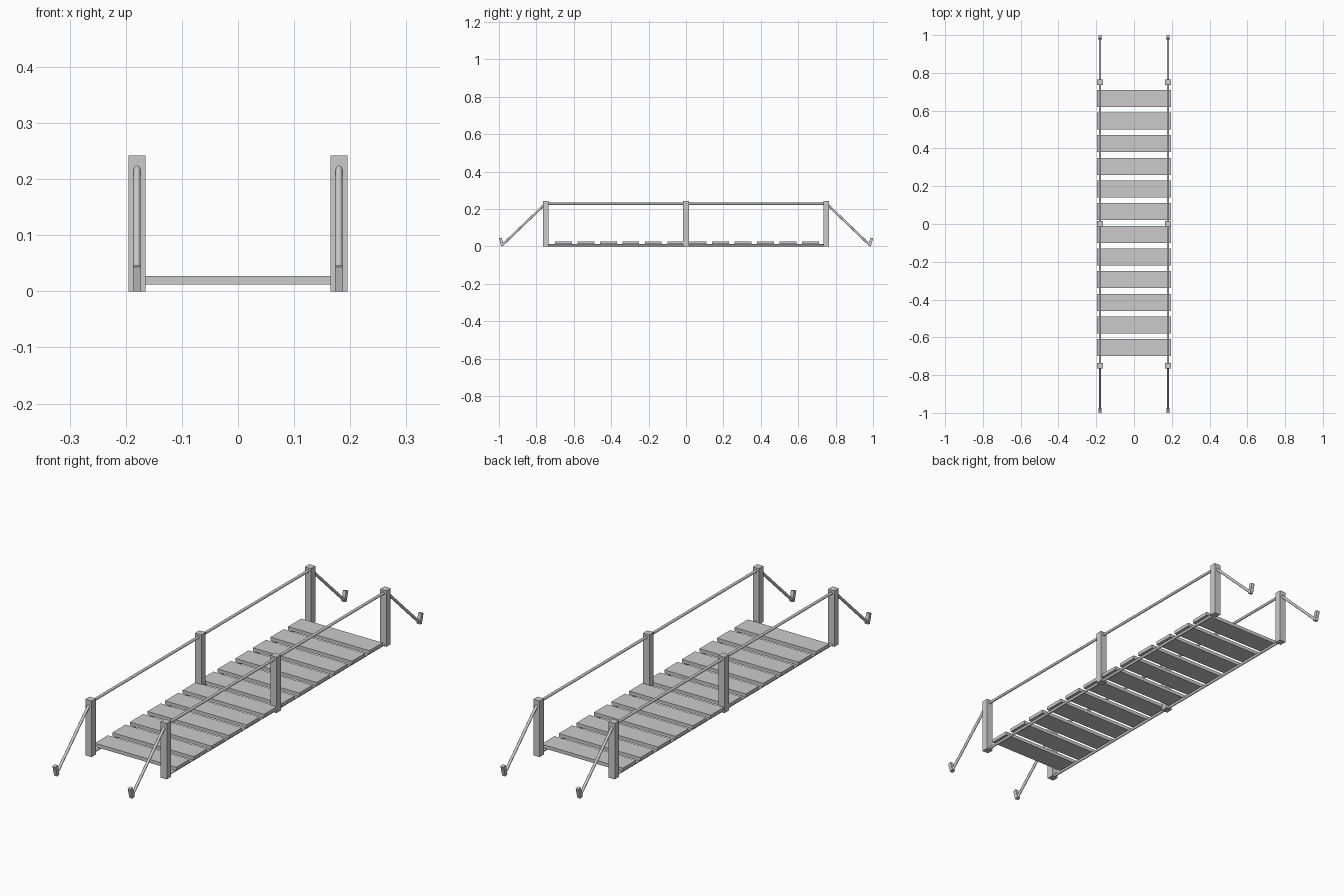
import bpy, math
from mathutils import Vector

if "Cube" in bpy.data.objects:
    bpy.data.objects.remove(bpy.data.objects["Cube"])

def box(name, centre, size, tilt=0.0):
    bpy.ops.mesh.primitive_cube_add(size=1, location=centre)
    o = bpy.context.object
    o.name = name
    o.scale = size
    o.rotation_euler = (tilt, 0, 0)
    return o

def rope(name, a, b, r=0.006):
    a, b = Vector(a), Vector(b)
    d = b - a
    bpy.ops.mesh.primitive_cylinder_add(vertices=12, radius=r, depth=d.length, location=(a + b) / 2)
    o = bpy.context.object
    o.name = name
    o.rotation_euler = d.to_track_quat('Z', 'Y').to_euler()
    bpy.ops.object.shade_smooth_by_angle(angle=math.radians(40))
    return o

# Deck planks
for i in range(12):
    box(f"plank_{i + 1}", (0, -0.655 + 0.12 * i, 0.02), (0.39, 0.09, 0.015))

for side, x in (("left", -0.18), ("right", 0.18)):
    # Posts
    for pos, y in (("front", -0.75), ("middle", 0), ("back", 0.75)):
        box(f"{side}_{pos}_post", (x, y, 0.121), (0.03, 0.03, 0.242))

    # Hand rope and deck support rope
    rope(f"{side}_hand_rope", (x, -0.755, 0.228), (x, 0.755, 0.228))
    rope(f"{side}_deck_rope", (x, -0.75, 0.0065), (x, 0.75, 0.0065))

    # Guy ropes and outward-leaning ground stakes
    for pos, s in (("front", -1), ("back", 1)):
        rope(f"{side}_{pos}_guy_rope", (x, s * 0.75, 0.23), (x, s * 0.98, 0.010))
        box(f"{side}_{pos}_stake", (x, s * 0.987, 0.0237), (0.015, 0.015, 0.045),
            -s * math.radians(15))
